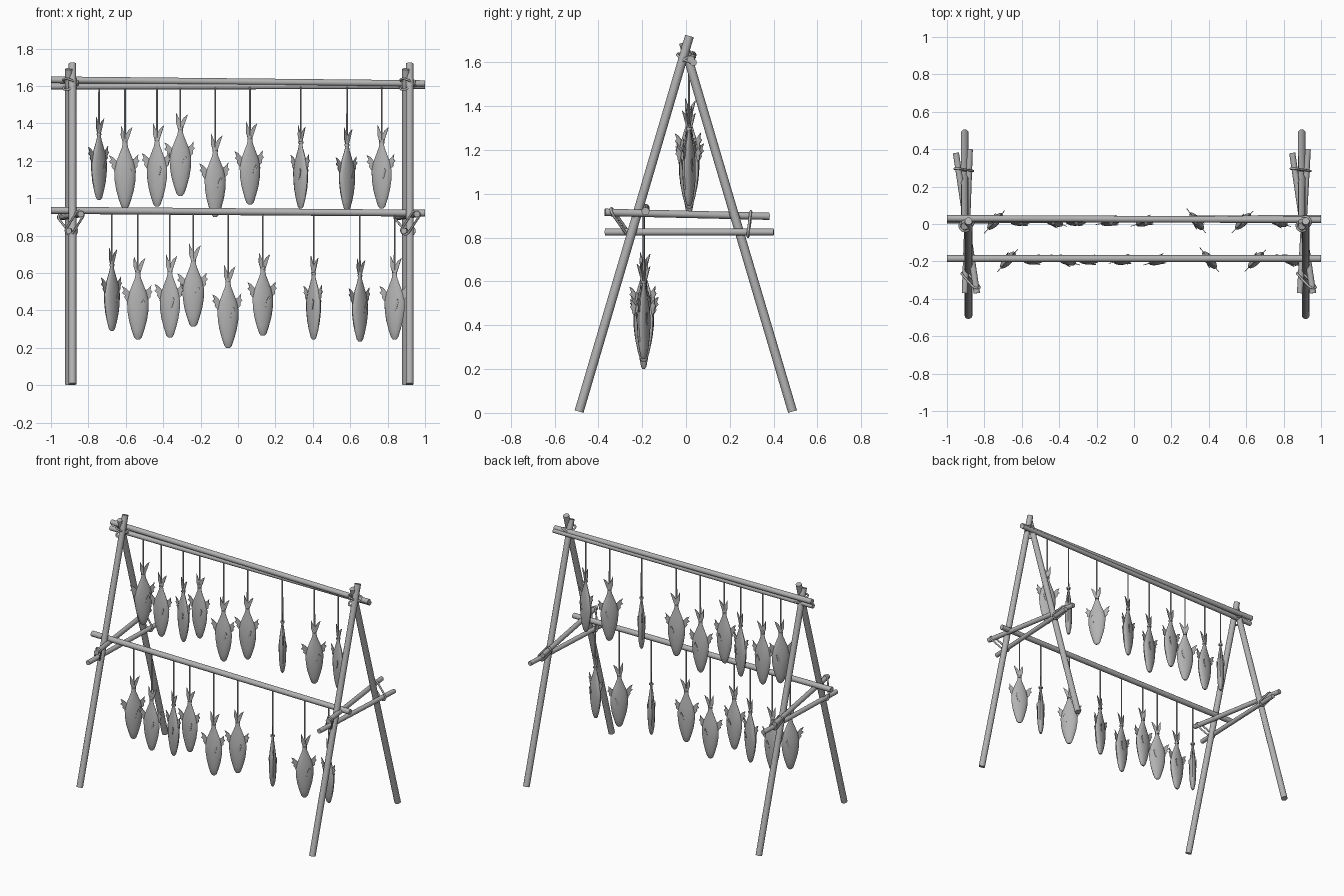
import bpy, bmesh, math
from mathutils import Vector, Matrix

if "Cube" in bpy.data.objects:
    bpy.data.objects.remove(bpy.data.objects["Cube"])

grey = bpy.data.materials.new("weathered grey")
grey.diffuse_color = (0.45, 0.45, 0.45, 1)
grey.use_nodes = True
grey.node_tree.nodes["Principled BSDF"].inputs["Base Color"].default_value = grey.diffuse_color


def finish(name, bm, angle=40):
    bmesh.ops.recalc_face_normals(bm, faces=bm.faces)
    me = bpy.data.meshes.new(name)
    bm.to_mesh(me)
    bm.free()
    me.materials.append(grey)
    for p in me.polygons:
        p.use_smooth = True
    me.set_sharp_from_angle(angle=math.radians(angle))
    return me


def place(name, data, loc=(0, 0, 0), rot=0):
    ob = bpy.data.objects.new(name, data)
    ob.location = loc
    ob.rotation_euler.z = rot
    bpy.context.collection.objects.link(ob)
    return ob


def pole(name, a, b, r, sides=12):
    a, b = Vector(a), Vector(b)
    d = b - a
    m = Matrix.Translation((a + b) / 2) @ d.to_track_quat('Z', 'Y').to_matrix().to_4x4()
    bm = bmesh.new()
    bmesh.ops.create_cone(bm, cap_ends=True, segments=sides, radius1=r, radius2=r * 0.96,
                          depth=d.length, matrix=m)
    return place(name, finish(name, bm))


def rope_loop(name, p, q, r, axis, thick=0.006):
    """Closed rope wrapped round two rods passing through p and q."""
    p, q = Vector(p), Vector(q)
    u = (q - p).normalized()
    v = u.cross(Vector(axis)).normalized()
    pts = []
    for c, start in ((q, -90), (p, 90)):
        for i in range(9):
            t = math.radians(start + i * 22.5)
            pts.append(c + r * (u * math.cos(t) + v * math.sin(t)))
    cu = bpy.data.curves.new(name, 'CURVE')
    cu.dimensions = '3D'
    cu.bevel_depth = thick
    cu.bevel_resolution = 2
    sp = cu.splines.new('POLY')
    sp.points.add(len(pts) - 1)
    for s, c in zip(sp.points, pts):
        s.co = (*c, 1)
    sp.use_cyclic_u = True
    cu.materials.append(grey)
    place(name, cu)


# A-frame ends: two crossed legs, two cross poles and their lashings
# x positions: front leg, back leg, upper pole front/back, lower pole front/back
ENDS = {"left": (-0.885, -0.905, -0.84, -0.952, -0.905, -0.877),
        "right": (0.918, 0.897, 0.957, 0.846, 0.887, 0.93)}
for side, (fx, bx, uf, ub, lf, lb) in ENDS.items():
    pole(side + "_front_leg", (fx, -0.488, 0.006), (fx, 0.016, 1.72), 0.021)
    pole(side + "_back_leg", (bx, 0.486, 0.006), (bx, -0.012, 1.69), 0.021)
    up = Vector((uf, -0.37, 0.915)), Vector((ub, 0.38, 0.897))
    lo = Vector((lf, -0.37, 0.825)), Vector((lb, 0.40, 0.825))
    pole(side + "_upper_cross_pole", *up, 0.017)
    pole(side + "_lower_cross_pole", *lo, 0.016)
    for end, s, t in (("front", 0.13, 0.05), ("back", 0.85, 0.886)):
        rope_loop(f"{side}_{end}_lashing", lo[0].lerp(lo[1], s), up[0].lerp(up[1], t),
                  0.021, (0, 1, 0))
    for i, (z, tilt) in enumerate(((1.605, 0.010), (1.618, -0.008))):
        rope_loop(f"{side}_top_lashing_{i}", (bx, -0.012, z - tilt), (fx, 0.014, z + tilt),
                  0.029, (0, 0, 1))

# Long hanging rails
pole("top_rail_upper", (-1, 0.03, 1.633), (1, 0.022, 1.613), 0.018)
pole("top_rail_lower", (-1, 0.018, 1.597), (1, 0.034, 1.599), 0.016)
pole("front_rail", (-1, -0.185, 0.935), (1, -0.185, 0.92), 0.019)


# Hanging fish, nose at z = 0 and tail upwards
def fin(bm, pts, thick=0.004, y=0.0, lean=0.0):
    z0 = pts[0][1]
    rings = [[bm.verts.new((x, y + lean * (z - z0) + s * thick / 2, z)) for x, z in pts]
             for s in (-1, 1)]
    bm.faces.new(rings[0])
    bm.faces.new(rings[1][::-1])
    n = len(pts)
    for i in range(n):
        j = (i + 1) % n
        bm.faces.new((rings[0][i], rings[1][i], rings[1][j], rings[0][j]))


def make_fish():
    # height, half width, half thickness
    profile = [(0.0, 0.010, 0.006), (0.012, 0.021, 0.012), (0.05, 0.034, 0.019),
               (0.10, 0.048, 0.023), (0.15, 0.056, 0.024), (0.20, 0.058, 0.023),
               (0.25, 0.047, 0.018), (0.29, 0.031, 0.013), (0.325, 0.017, 0.008),
               (0.355, 0.011, 0.006), (0.375, 0.012, 0.003)]
    n = 14
    bm = bmesh.new()
    rings = [[bm.verts.new((w * math.cos(2 * math.pi * k / n), t * math.sin(2 * math.pi * k / n), z))
              for k in range(n)] for z, w, t in profile]
    for a, b in zip(rings, rings[1:]):
        for k in range(n):
            j = (k + 1) % n
            bm.faces.new((a[k], a[j], b[j], b[k]))
    bm.faces.new(rings[0][::-1])
    bm.faces.new(rings[-1])
    # forked tail, back fin, belly fin and side fins
    fin(bm, [(-0.011, 0.35), (0.011, 0.35), (0.025, 0.39), (0.040, 0.435), (0.018, 0.418),
             (0.002, 0.392), (-0.010, 0.418), (-0.022, 0.445), (-0.023, 0.39)])
    fin(bm, [(-0.048, 0.19), (-0.073, 0.225), (-0.069, 0.235), (-0.086, 0.25), (-0.075, 0.26),
             (-0.086, 0.285), (-0.066, 0.275), (-0.045, 0.253), (-0.03, 0.25)])
    fin(bm, [(0.04, 0.20), (0.036, 0.26), (0.052, 0.268), (0.072, 0.29), (0.068, 0.265),
             (0.078, 0.255), (0.066, 0.24), (0.068, 0.225), (0.052, 0.21)])
    for s in (-1, 1):
        fin(bm, [(0.008, 0.15), (0.022, 0.165), (0.034, 0.205), (0.026, 0.215), (0.012, 0.185)],
            0.003, s * 0.022, s * 0.06)
    # knot round the tail stalk
    bmesh.ops.create_cone(bm, cap_ends=True, segments=10, radius1=0.014, radius2=0.014,
                          depth=0.01, matrix=Matrix.Translation((0, 0, 0.352)))
    return finish("fish", bm, 45)


fish_mesh = make_fish()
# x, nose height, turn in degrees
FISH = [(-0.743, 0.99, 48), (-0.604, 0.945, 5), (-0.433, 0.955, -20), (-0.308, 1.013, 3),
        (-0.122, 0.90, 12), (0.064, 0.965, 18), (0.335, 0.945, -52), (0.583, 0.933, 46),
        (0.768, 0.945, -22)]
ROWS = [("top", 0, 0.014, 0, 1.6), ("front", 0.069, -0.193, -0.70, 0.925)]
for row, dx, y, dz, rail in ROWS:
    for i, (x, z, turn) in enumerate(FISH):
        place(f"{row}_fish_{i}", fish_mesh, (x + dx, y, z + dz), math.radians(turn))
        pole(f"{row}_string_{i}", (x + dx, y, z + dz + 0.35), (x + dx, y, rail), 0.005, 6)
